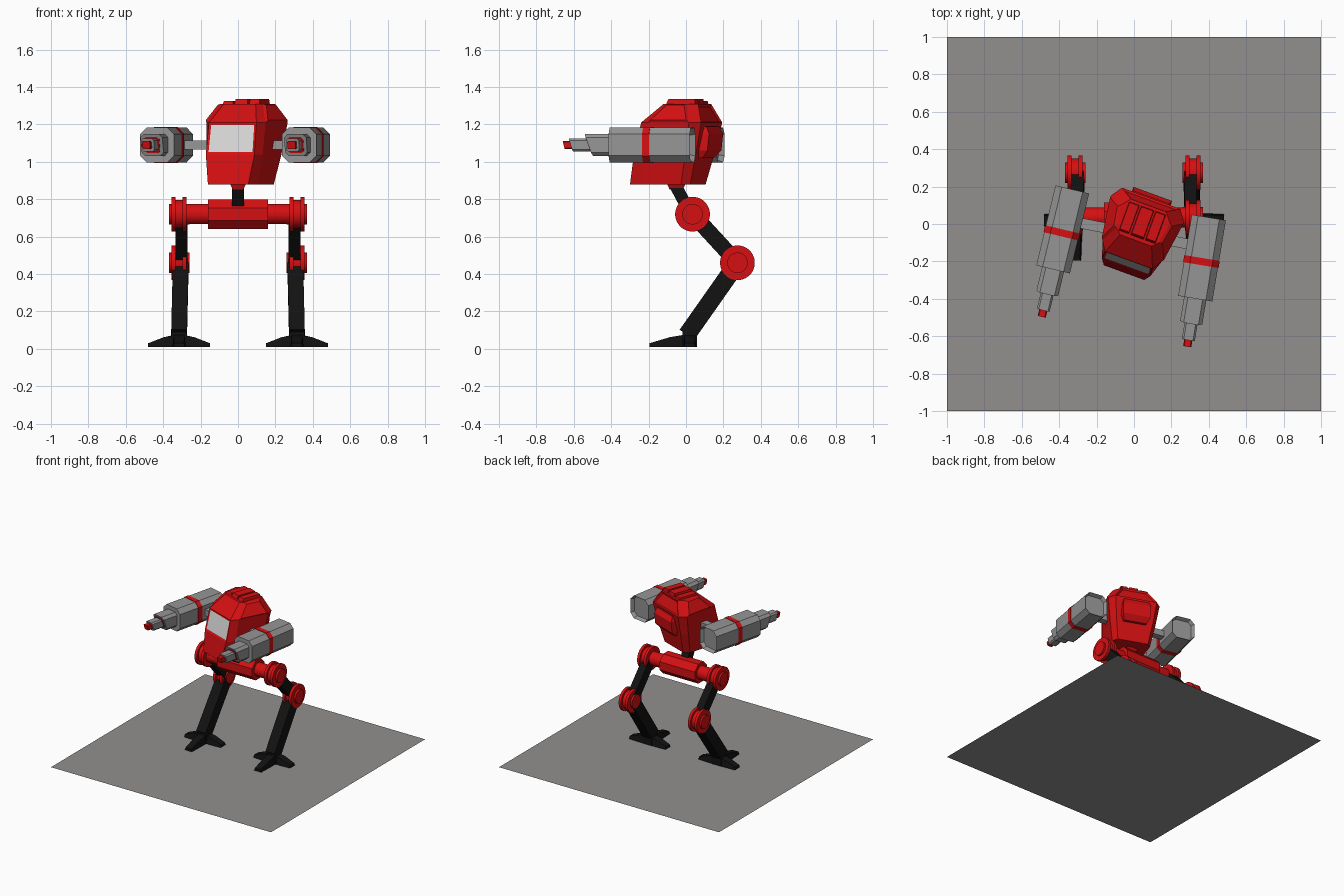
import bpy, bmesh, math
from mathutils import Vector, Matrix

if "Cube" in bpy.data.objects:
    bpy.data.objects.remove(bpy.data.objects["Cube"])


def material(name, rgb):
    m = bpy.data.materials.new(name)
    m.diffuse_color = (*rgb, 1)
    m.use_nodes = True
    m.node_tree.nodes["Principled BSDF"].inputs["Base Color"].default_value = m.diffuse_color
    return m


RED = material("red", (0.66, 0.005, 0.006))
BLACK = material("black", (0.006, 0.006, 0.006))
GREY = material("grey", (0.30, 0.30, 0.30))
GLASS = material("pale_glass", (0.68, 0.68, 0.68))
FLOOR = material("floor_grey", (0.29, 0.275, 0.275))


def loft(name, rings, mat, mx=Matrix(), smooth=False):
    """Closed solid through matching rings of points."""
    bm = bmesh.new()
    vs = [[bm.verts.new(p) for p in r] for r in rings]
    n = len(vs[0])
    for a, b in zip(vs, vs[1:]):
        for i in range(n):
            j = (i + 1) % n
            bm.faces.new((a[i], a[j], b[j], b[i]))
    bm.faces.new(vs[0])
    bm.faces.new(vs[-1])
    bmesh.ops.recalc_face_normals(bm, faces=bm.faces[:])
    me = bpy.data.meshes.new(name)
    bm.to_mesh(me)
    bm.free()
    me.materials.append(mat)
    ob = bpy.data.objects.new(name, me)
    bpy.context.collection.objects.link(ob)
    ob.matrix_world = mx
    if smooth:
        bpy.ops.object.select_all(action='DESELECT')
        ob.select_set(True)
        bpy.context.view_layer.objects.active = ob
        bpy.ops.object.shade_smooth_by_angle(angle=math.radians(35))
    return ob


def inset(ob, rule, thickness, depth, mat_index=0):
    """Inset the faces that satisfy a rule."""
    bm = bmesh.new()
    bm.from_mesh(ob.data)
    faces = [f for f in bm.faces if rule(f.normal, f.calc_center_median())]
    bmesh.ops.inset_individual(bm, faces=faces, thickness=thickness, depth=depth)
    for f in faces:
        f.material_index = mat_index
    bm.to_mesh(ob.data)
    bm.free()


def chamfered(w, h, c, y, shear=0):
    """Chamfered rectangle in the xz plane; the top leans forward by shear."""
    w, h = w / 2, h / 2
    pts = [(w, c - h), (w, h - c), (w - c, h), (c - w, h),
           (-w, h - c), (-w, c - h), (c - w, -h), (w - c, -h)]
    return [(x, y - shear * z, z) for x, z in pts]


def rect(cx, cy, z, hx, hy):
    return [(cx - hx, cy - hy, z), (cx + hx, cy - hy, z), (cx + hx, cy + hy, z), (cx - hx, cy + hy, z)]


def turned(name, profile, y, z, mat, n=32):
    """Round part turned about an axis along x; profile is (x, radius)."""
    off = math.pi / n
    rings = [[(x, y + r * math.cos(2 * math.pi * i / n + off), z + r * math.sin(2 * math.pi * i / n + off))
              for i in range(n)] for x, r in profile]
    return loft(name, rings, mat, smooth=n > 8)


def limb(name, p, q, w, d, mat):
    """Rectangular beam between two points in a leg plane."""
    p, q = Vector(p), Vector(q)
    t = (q - p).normalized()
    side = Vector((w / 2, 0, 0))
    up = t.cross(Vector((1, 0, 0))).normalized() * d / 2
    return loft(name, [[c - side - up, c + side - up, c + side + up, c - side + up] for c in (p, q)], mat)


def placed(x, y, z, yaw):
    return Matrix.Translation((x, y, z)) @ Matrix.Rotation(math.radians(yaw), 4, 'Z')


# base plate
me = bpy.data.meshes.new("base_plate")
me.from_pydata(rect(0, 0, 0, 1, 1), [], [(0, 1, 2, 3)])
me.materials.append(FLOOR)
bpy.context.collection.objects.link(bpy.data.objects.new("base_plate", me))

# pelvis and axle
turned("axle", [(-0.28, 0.054), (0.28, 0.054)], 0.035, 0.72, RED)
turned("pelvis", [(-0.16, 0.086), (0.16, 0.086)], 0.035, 0.72, RED, 8)

# legs
WHEEL = [(-0.055, 0.055), (-0.04, 0.055), (-0.04, 0.093), (-0.018, 0.093), (-0.018, 0.075),
         (0.018, 0.075), (0.018, 0.093), (0.04, 0.093), (0.04, 0.055), (0.055, 0.055)]
for s, tag in ((-1, "left"), (1, "right")):
    cx = s * 0.315
    wheel = [(cx + x, r) for x, r in WHEEL]
    turned(tag + "_hip", wheel, 0.035, 0.72, RED)
    turned(tag + "_knee", wheel, 0.275, 0.46, RED)
    limb(tag + "_thigh", (s * 0.302, 0.04, 0.715), (s * 0.302, 0.27, 0.465), 0.062, 0.085, BLACK)
    limb(tag + "_shin", (s * 0.306, 0.272, 0.455), (s * 0.315, 0.005, 0.075), 0.084, 0.095, BLACK)
    # foot: ankle block with three tapered toes
    loft(tag + "_ankle", [rect(cx, 0.02, 0.01, 0.045, 0.038), rect(cx, 0.02, 0.09, 0.04, 0.038)], BLACK)
    for yaw, length, toe in ((0, 0.215, "front"), (90, 0.165, "outer"), (-90, 0.165, "inner")):
        rings = [[(-w, y, 0.01), (w, y, 0.01), (w * 0.8, y, z), (-w * 0.8, y, z)]
                 for y, z, w in ((0.0, 0.08, 0.036), (-length * 0.5, 0.062, 0.036), (-length, 0.03, 0.032))]
        loft(f"{tag}_{toe}_toe", rings, BLACK, placed(cx, 0.02, 0, yaw))

# neck
limb("neck", (0, 0.02, 0.73), (0, -0.065, 0.89), 0.065, 0.065, BLACK)
loft("neck_collar", [rect(0.0, -0.052, 0.852, 0.028, 0.036), rect(0.0, -0.052, 0.885, 0.045, 0.05)], RED)


# cockpit: stacked eight-sided sections, turned to one side
def section(z, half):
    return [(x, y, z) for x, y in half] + [(-x, y, z) for x, y in reversed(half)]


BODY = placed(0.02, -0.06, 0, -20)
body = loft("cockpit", [
    section(0.88, [(0.115, -0.213), (0.14, -0.13), (0.15, 0.09), (0.12, 0.132)]),
    section(1.04, [(0.138, -0.182), (0.16, -0.11), (0.18, 0.125), (0.145, 0.172)]),
    section(1.21, [(0.135, -0.142), (0.168, -0.09), (0.205, 0.155), (0.165, 0.21)]),
    section(1.31, [(0.09, -0.03), (0.12, 0.0), (0.14, 0.12), (0.10, 0.17)])], RED, BODY)
body.data.materials.append(GLASS)
inset(body, lambda n, c: n.y < -0.9 and 1.05 < c.z < 1.2, 0.018, -0.004, 1)
inset(body, lambda n, c: abs(n.x) > 0.5 and c.z > 1.22 and abs(c.y - 0.05) < 0.04, 0.016, 0.012)
inset(body, lambda n, c: n.y > 0.5 and abs(c.x) < 0.02 and c.z > 1.22, 0.016, -0.01)

# roof plates
for x, hx, top in ((-0.075, 0.03, 1.325), (0, 0.038, 1.335), (0.075, 0.03, 1.335)):
    loft("roof_plate", [rect(x, 0.07, 1.3, hx, 0.085), rect(x, 0.075, top, hx - 0.004, 0.075)], RED, BODY)

# back pack
loft("back_pack", [rect(0, 0.13, 1.02, 0.09, 0.06), rect(0, 0.15, 1.06, 0.11, 0.075),
                   rect(0, 0.15, 1.15, 0.11, 0.085), rect(0, 0.15, 1.19, 0.1, 0.065)], RED, BODY)

# gun arms: one bar through the cockpit
loft("gun_arm", [rect(0, 0, -0.025, 0.31, 0.028), rect(0, 0, 0.025, 0.31, 0.028)],
     GREY, placed(0.02, -0.055, 1.09, -11))

# guns: stepped barrels pointing forward
for tag, x, y, yaw in (("left", -0.33, 0.185, -13.5), ("right", 0.40, 0.035, -9.5)):
    mx = placed(x, y, 1.09, yaw)
    case = loft(tag + "_gun_casing", [chamfered(0.185, 0.185, 0.035, d) for d in (0, -0.44)], GREY, mx)
    inset(case, lambda n, c: n.y > 0.9, 0.014, -0.03)
    loft(tag + "_gun_stripe", [chamfered(0.192, 0.192, 0.036, d) for d in (-0.22, -0.258)], RED, mx)
    loft(tag + "_gun_sleeve", [chamfered(0.12, 0.12, 0.02, -0.43),
                               chamfered(0.12, 0.12, 0.02, -0.555, 0.37)], GREY, mx)
    loft(tag + "_gun_ring", [chamfered(0.085, 0.085, 0.012, d, 0.37) for d in (-0.55, -0.559)], RED, mx)
    loft(tag + "_gun_barrel", [chamfered(0.07, 0.07, 0.01, -0.54),
                               chamfered(0.07, 0.07, 0.01, -0.655, 0.3)], GREY, mx)
    loft(tag + "_gun_muzzle", [chamfered(0.044, 0.044, 0.006, -0.64),
                               chamfered(0.044, 0.044, 0.006, -0.695, 0.25)], RED, mx)
